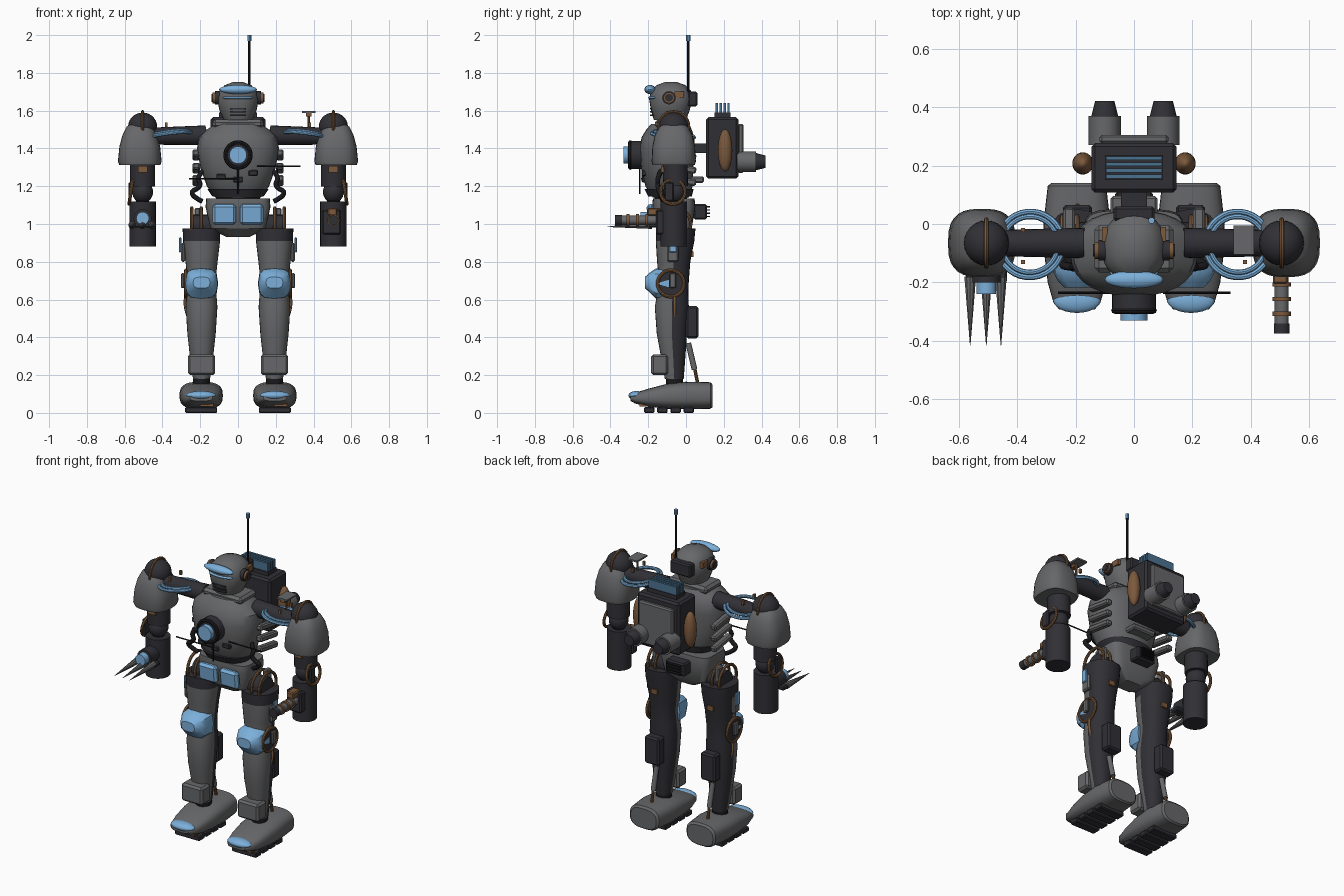
import bpy, bmesh, math
from mathutils import Vector, Matrix

if "Cube" in bpy.data.objects:
    bpy.data.objects.remove(bpy.data.objects["Cube"], do_unlink=True)


def material(name, rgb):
    m = bpy.data.materials.new(name)
    m.use_nodes = True
    m.diffuse_color = (*rgb, 1)
    m.node_tree.nodes["Principled BSDF"].inputs["Base Color"].default_value = (*rgb, 1)
    return m


GRAY = material("armor_gray", (.135, .137, .142))
DARK = material("dark_frame", (.03, .029, .036))
BLACK = material("black_rubber", (.01, .01, .012))
BLUE = material("light_blue", (.2, .43, .7))
DEEP = material("vent_blue", (.07, .17, .28))
BRONZE = material("bronze", (.2, .1, .045))
meshes = []


# ---- helpers ----
def finish(name, bm, mat, second=None, rule=None):
    bmesh.ops.recalc_face_normals(bm, faces=bm.faces)
    bm.normal_update()
    if rule:
        for f in bm.faces:
            f.material_index = int(rule(f))
    me = bpy.data.meshes.new(name)
    bm.to_mesh(me)
    bm.free()
    for m in (mat, second):
        if m:
            me.materials.append(m)
    ob = bpy.data.objects.new(name, me)
    bpy.context.collection.objects.link(ob)
    meshes.append(ob)
    return ob


def box(name, c, size, mat, bevel=0.0, tilt=0.0):
    bm = bmesh.new()
    bmesh.ops.create_cube(bm, size=1)
    bmesh.ops.scale(bm, vec=size, verts=bm.verts)
    if bevel:
        bmesh.ops.bevel(bm, geom=bm.edges[:], offset=bevel, segments=1, affect='EDGES')
    bm.transform(Matrix.Translation(c) @ Matrix.Rotation(tilt, 4, 'X'))
    return finish(name, bm, mat)


def cyl(name, a, b, r1, mat, r2=None, seg=20):
    a, b = Vector(a), Vector(b)
    bm = bmesh.new()
    bmesh.ops.create_cone(bm, cap_ends=True, segments=seg, radius1=r1,
                          radius2=r1 if r2 is None else r2, depth=(b - a).length)
    rot = (b - a).to_track_quat('Z', 'Y').to_matrix().to_4x4()
    bm.transform(Matrix.Translation((a + b) / 2) @ rot)
    return finish(name, bm, mat)


def ball(name, c, radii, mat):
    bm = bmesh.new()
    bmesh.ops.create_uvsphere(bm, u_segments=24, v_segments=14, radius=1)
    bmesh.ops.scale(bm, vec=radii, verts=bm.verts)
    bmesh.ops.translate(bm, vec=c, verts=bm.verts)
    return finish(name, bm, mat)


def ring(name, c, major, minor, axis, mat):
    bm = bmesh.new()
    n, k = 32, 8
    rows = []
    for i in range(n):
        turn = Matrix.Rotation(math.tau * i / n, 3, 'Z')
        rows.append([bm.verts.new(turn @ Vector((major + minor * math.cos(math.tau * j / k), 0,
                     minor * math.sin(math.tau * j / k)))) for j in range(k)])
    for i in range(n):
        p, q = rows[i], rows[(i + 1) % n]
        for j in range(k):
            bm.faces.new((p[j], q[j], q[(j + 1) % k], p[(j + 1) % k]))
    bm.transform(Matrix.Translation(c) @ Vector(axis).to_track_quat('Z', 'Y').to_matrix().to_4x4())
    return finish(name, bm, mat)


def loft(name, cx, sections, mat, p=2.0, along='Z', second=None, rule=None, seg=28):
    """Sections: position along axis, centre offset, half width, half depth."""
    bm = bmesh.new()
    rows = []
    for t, off, rx, ry in sections:
        row = []
        for i in range(seg):
            c, s = math.cos(math.tau * i / seg), math.sin(math.tau * i / seg)
            u = cx + rx * math.copysign(abs(c) ** (2 / p), c)
            v = off + ry * math.copysign(abs(s) ** (2 / p), s)
            row.append(bm.verts.new((u, v, t) if along == 'Z' else (u, t, v)))
        rows.append(row)
    for a, b in zip(rows, rows[1:]):
        for i in range(seg):
            j = (i + 1) % seg
            bm.faces.new((a[i], a[j], b[j], b[i]))
    bm.faces.new(rows[0])
    bm.faces.new(rows[-1])
    return finish(name, bm, mat, second, rule)


def hose(name, pts, r, mat):
    cu = bpy.data.curves.new(name, 'CURVE')
    cu.dimensions = '3D'
    cu.bevel_depth, cu.bevel_resolution, cu.use_fill_caps = r, 2, True
    sp = cu.splines.new('NURBS')
    sp.points.add(len(pts) - 1)
    for q, co in zip(sp.points, pts):
        q.co = (*co, 1)
    sp.use_endpoint_u, sp.order_u = True, 3
    cu.materials.append(mat)
    bpy.context.collection.objects.link(bpy.data.objects.new(name, cu))


# ---- head ----
loft("head", 0, [(1.55, -.085, .075, .085), (1.6, -.083, .098, .102), (1.66, -.08, .11, .115),
                 (1.705, -.08, .098, .107), (1.735, -.08, .07, .077), (1.752, -.08, .025, .03)], GRAY, 2.3)
ball("brow_visor", (0, -.19, 1.712), (.1, .03, .024), BLUE)
ball("eye_band", (0, -.166, 1.668), (.082, .034, .012), BLUE)
for i in range(3):
    box("mouth_slit", (0, -.178, 1.575 + .018 * i), (.085, .025, .008), DARK)
box("head_back_unit", (0, .035, 1.662), (.14, .05, .08), DARK, .008)
cyl("antenna_mast", (.06, .012, 1.7), (.06, .012, 1.975), .007, BLACK, seg=10)
cyl("antenna_tip", (.06, .012, 1.97), (.06, .012, 2), .011, BLUE, seg=10)

# ---- torso ----
loft("torso", 0, [(1.14, -.08, .12, .095), (1.2, -.09, .165, .125), (1.3, -.1, .2, .14), (1.4, -.1, .217, .147),
                  (1.46, -.095, .208, .14), (1.5, -.09, .165, .12), (1.53, -.085, .12, .1)], GRAY, 2.3)
box("collar", (0, -.085, 1.53), (.27, .16, .045), GRAY, .015)
cyl("neck", (0, -.08, 1.52), (0, -.08, 1.57), .07, DARK)
cyl("reactor_rim", (0, -.22, 1.365), (0, -.3, 1.365), .075, DARK, seg=28)
ring("reactor_edge", (0, -.295, 1.365), .066, .012, (0, 1, 0), BLACK)
cyl("reactor_core", (0, -.29, 1.365), (0, -.33, 1.365), .046, BLUE, seg=28)
loft("waist_band", 0, [(1.145, -.085, .135, .115), (1.185, -.09, .162, .13)], DARK, 2.3)
loft("belly", 0, [(1.11, -.08, .11, .08), (1.15, -.08, .12, .09)], BLACK)
for x, z in ((-.09, 1.25), (0, 1.235), (.08, 1.27)):
    box("belly_plate", (x, -.222, z), (.05, .025, .03), DARK, .005)
cyl("cross_rod", (.1, -.235, 1.305), (.33, -.235, 1.305), .004, BLACK, seg=8)
cyl("short_rod", (-.26, -.235, 1.24), (0, -.235, 1.24), .004, BLACK, seg=8)
cyl("belly_rod", (0, -.245, 1.16), (0, -.245, 1.3), .004, BLACK, seg=8)

# ---- pelvis ----
loft("pelvis", 0, [(.93, -.05, .06, .05), (.975, -.06, .145, .09), (1.09, -.065, .172, .115),
                   (1.135, -.065, .168, .11)], GRAY, 5)
box("rear_pouch", (0, .075, 1.065), (.13, .07, .08), DARK, .008)
for i in range(4):
    box("pouch_fin", (0, .115, 1.04 + .017 * i), (.09, .025, .007), BLACK)
box("rear_guard", (0, .055, 1.235), (.16, .08, .035), GRAY, .008)

# ---- backpack ----
box("backpack", (0, .192, 1.403), (.29, .17, .325), DARK, .012)
box("backpack_link", (0, .07, 1.4), (.09, .12, .05), DARK)
box("backpack_panel", (0, .29, 1.4), (.235, .03, .26), GRAY, .008)
box("vent_base", (0, .193, 1.575), (.2, .085, .03), DARK)
for i in range(4):
    box("vent_fin", (0, .162 + .021 * i, 1.603), (.19, .013, .075), DEEP)

for s in (1, -1):
    # ---- paired head, torso and backpack parts ----
    cyl("ear_base", (s * .09, -.09, 1.668), (s * .122, -.09, 1.668), .035, DARK)
    cyl("ear_ring", (s * .12, -.09, 1.668), (s * .135, -.09, 1.668), .029, BRONZE)
    cyl("ear_cap", (s * .13, -.09, 1.668), (s * .14, -.09, 1.668), .021, DARK)
    box("temple_plate", (s * .1, -.035, 1.685), (.02, .05, .035), BRONZE)
    for z in (1.23, 1.295, 1.365):
        box("side_rib", (s * .222, -.03, z), (.04, .17, .035), GRAY, .008, -.15)
    hose("waist_hose", [(s * .18, -.13, 1.285), (s * .22, -.15, 1.25), (s * .19, -.15, 1.2),
                        (s * .27, -.14, 1.16), (s * .19, -.12, 1.12)], .013, BLACK)
    ball("tank", (s * .175, .207, 1.39), (.036, .038, .112), BRONZE)
    cyl("thruster", (s * .1, .27, 1.33), (s * .1, .37, 1.33), .055, GRAY)
    cyl("nozzle", (s * .1, .365, 1.33), (s * .1, .42, 1.33), .047, DARK, .033)
    box("hip_plate", (s * .073, -.185, 1.05), (.125, .04, .11), BLUE, .014, .1)

    # ---- arm ----
    cyl("shoulder_axle", (s * .17, -.065, 1.47), (s * .46, -.065, 1.465), .052, DARK, .045)
    ring("axle_ring_outer", (s * .355, -.07, 1.47), .113, .01, (s * .12, .1, 1), BLUE)
    ring("axle_ring_inner", (s * .355, -.07, 1.482), .096, .009, (s * .12, .1, 1), BLUE)
    for y in (-.13, -.02):
        box("axle_bolt", (s * .38, y, 1.525), (.014, .014, .025), BRONZE)
    X = s * .52
    loft("shoulder_pad", X, [(1.312, -.065, .108, .112), (1.33, -.065, .116, .117), (1.41, -.065, .108, .113),
                             (1.47, -.065, .092, .1), (1.515, -.065, .07, .075),
                             (1.535, -.065, .04, .045)], GRAY, 2.8)
    X = s * .505
    ball("shoulder_ball", (X, -.065, 1.515), (.077, .077, .075), DARK)
    ring("shoulder_hoop", (X, -.065, 1.515), .08, .008, (1, 0, 0), BRONZE)
    cyl("upper_arm", (X, -.055, 1.2), (X, -.06, 1.4), .066, DARK)
    ball("elbow", (X, -.06, 1.17), (.055, .06, .06), DARK)
    cyl("wrist_link", (X, -.06, 1.08), (X, -.06, 1.18), .035, BLACK)
    cyl("forearm", (X, -.065, .88), (X, -.065, 1.12), .07, DARK, seg=24)
    ring("elbow_hoop", (s * .567, -.07, 1.17), .065, .009, (1, 0, s * .15), BRONZE)
    box("elbow_guard", (s * .572, -.09, 1.17), (.018, .05, .1), DARK, .006)
    box("arm_plate", (X, -.12, 1.29), (.05, .025, .035), BRONZE)

    # ---- leg, armoured at the front ----
    L = s * .193
    loft("leg", L, [(.18, -.062, .045, .05), (.3, -.068, .062, .065), (.42, -.075, .075, .08),
                    (.56, -.075, .084, .09), (.64, -.07, .078, .082), (.7, -.065, .074, .08),
                    (.8, -.065, .085, .088), (.91, -.058, .098, .102), (.975, -.055, .1, .105)], DARK, 2.3,
         second=GRAY, rule=lambda f: f.normal.y < -.05 and f.calc_center_median().z < .91)
    cyl("hip_joint", (s * .1, -.055, .99), (s * .24, -.055, .99), .06, DARK)
    for x in (.195, .245):
        ring("hip_hoop", (s * x, -.06, 1), .085, .009, (1, 0, 0), BRONZE)
    box("hip_block", (s * .215, -.02, 1.04), (.03, .05, .09), GRAY, .006)
    # knee
    loft("knee_guard", L, [(-.09, .685, .088, .085), (-.16, .685, .085, .08), (-.195, .69, .068, .05),
                           (-.217, .69, .045, .03)], BLUE, 3, 'Y', seg=12)
    cyl("knee_disc", (s * .2, -.08, .685), (s * .278, -.08, .685), .062, DARK)
    ring("knee_hoop", (s * .276, -.08, .685), .07, .009, (1, 0, 0), BRONZE)
    # plates, pods and pistons
    box("thigh_plate", (s * .29, -.07, .85), (.025, .06, .1), GRAY, .008)
    box("thigh_light", (s * .306, -.07, .89), (.012, .04, .08), BLUE, .004)
    box("knee_pod", (s * .293, -.07, .7), (.02, .035, .08), GRAY, .006)
    hose("shin_hose", [(s * .275, -.06, .62), (s * .29, -.06, .57), (s * .26, -.06, .5)], .008, BRONZE)
    box("thigh_tag", (L, .03, .84), (.04, .02, .03), BRONZE)
    box("calf_pod", (L, .033, .48), (.1, .065, .17), DARK, .01)
    box("ankle_guard", (L, -.14, .255), (.145, .09, .11), GRAY, .012)
    cyl("piston", (L, .012, .37), (L, .045, .23), .015, GRAY, seg=12)
    cyl("piston_rod", (L, .045, .24), (L, .065, .14), .009, BRONZE, seg=10)
    cyl("ankle", (L, -.06, .13), (L, -.06, .2), .045, BLACK)

    # ---- foot ----
    F = s * .195
    loft("foot", F, [(.14, .09, .088, .06), (.13, .092, .1, .07), (0, .092, .115, .073), (-.1, .088, .112, .066),
                     (-.2, .08, .1, .048), (-.27, .078, .08, .028), (-.293, .078, .06, .015)], GRAY, 2.8, 'Y')
    ball("toe_cap", (F, -.262, .092), (.08, .042, .024), BLUE)
    for i in range(4):
        box("sole_tread", (F, -.195 + .07 * i, .015), (.17, .055, .03), DARK, .005)
    box("toe_grip", (F + .03, -.22, .045), (.07, .05, .02), BRONZE)

# ---- left hand: gun ----
box("gun_mount", (.495, -.135, 1.01), (.1, .05, .13), DARK, .008)
cyl("gun_barrel", (.505, -.13, 1.02), (.505, -.35, 1.02), .024, GRAY)
cyl("gun_muzzle", (.505, -.34, 1.02), (.505, -.375, 1.02), .027, DARK)
for y in (-.2, -.25, -.3):
    cyl("gun_band", (.505, y, 1.02), (.505, y - .014, 1.02), .032, BRONZE)
box("gun_sight", (.5, -.17, 1.065), (.05, .07, .04), BRONZE, .006)

# ---- right hand: claw ----
cyl("claw_hub", (-.505, -.12, 1.03), (-.505, -.2, 1.03), .048, DARK)
cyl("claw_light", (-.505, -.19, 1.03), (-.505, -.24, 1.03), .034, BLUE)
box("claw_bar", (-.505, -.17, .993), (.14, .06, .025), DARK, .006)
for x in (-.56, -.505, -.455):
    cyl("claw_blade", (x, -.18, .995), (x, -.415, .985), .021, GRAY, .001, 10)

# ---- sensor above left shoulder axle ----
cyl("sensor_post", (.375, -.06, 1.5), (.375, -.06, 1.59), .006, BRONZE, seg=8)
box("sensor_plate", (.375, -.055, 1.592), (.07, .1, .01), GRAY)
box("sensor_core", (.375, -.08, 1.58), (.03, .04, .02), BRONZE)

# ---- shading ----
bpy.ops.object.select_all(action='DESELECT')
for ob in meshes:
    ob.select_set(True)
bpy.context.view_layer.objects.active = meshes[0]
bpy.ops.object.shade_smooth_by_angle(angle=math.radians(32))
